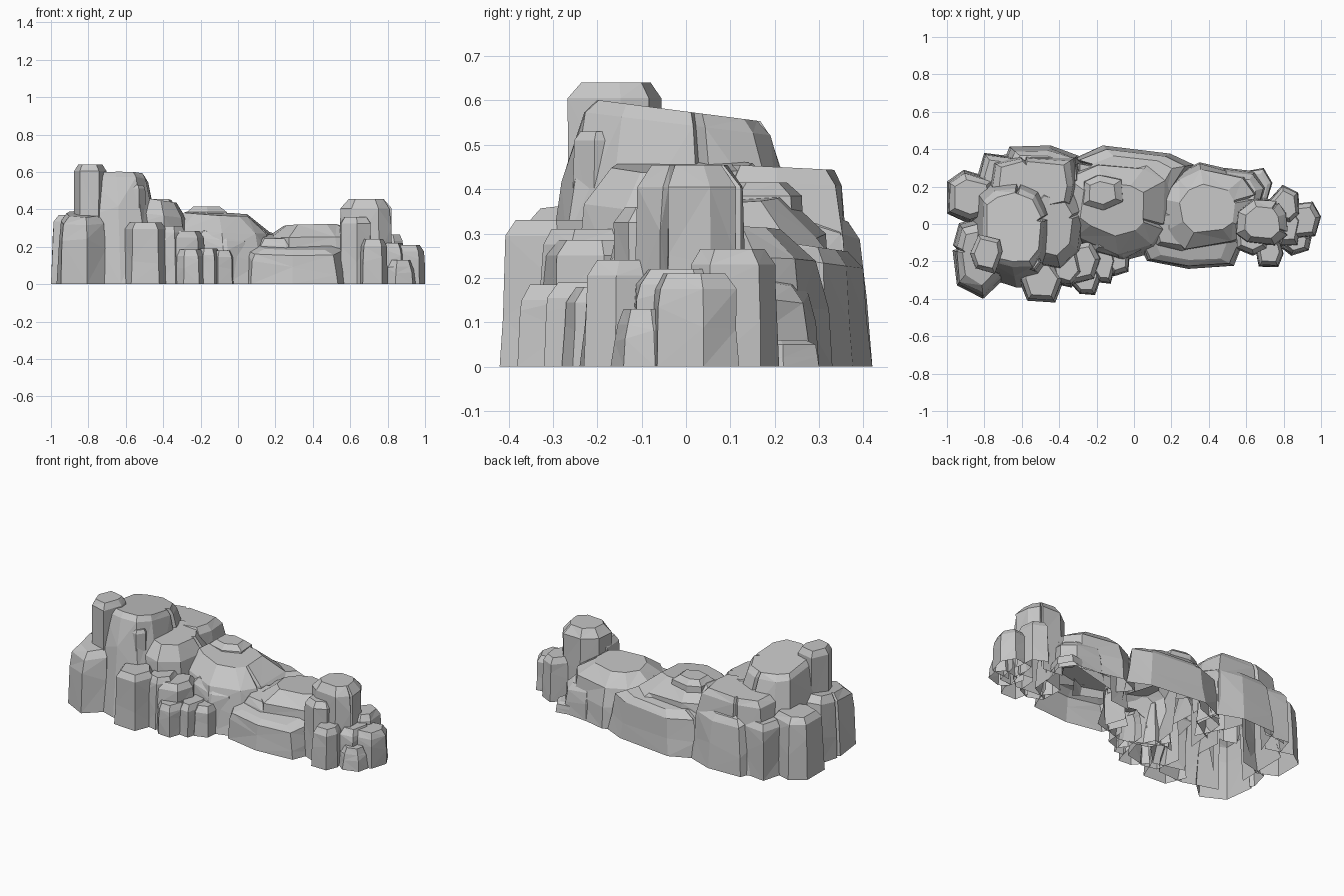
import bpy, bmesh, random
from math import sin, cos, tau, copysign
from mathutils import Vector
from mathutils.bvhtree import BVHTree

random.seed(7)

cube = bpy.data.objects.get("Cube")
if cube:
    bpy.data.objects.remove(cube)

stone = bpy.data.materials.new("grey stone")
stone.use_nodes = True
grey = (0.56, 0.56, 0.56, 1)
stone.diffuse_color = grey
stone.node_tree.nodes["Principled BSDF"].inputs["Base Color"].default_value = grey

rocks = []


def footprint(sides, cracks):
    """Irregular outline that touches all edges of the unit square, with narrow notches."""
    pts = []
    turn = random.random()
    cracked = random.sample(range(sides), cracks)
    for i in range(sides):
        a = tau * (i + turn + random.uniform(-0.2, 0.2)) / sides
        r = random.uniform(0.9, 1.08)
        c, s = cos(a), sin(a)
        p = (r * copysign(abs(c) ** 0.75, c), r * copysign(abs(s) ** 0.75, s))
        if i in cracked:
            for da, k in ((-0.06, 1), (0, 0.86), (0.06, 1)):
                pts.append((k * (p[0] - da * s), k * (p[1] + da * c)))
        else:
            pts.append(p)
    lo = [min(p[k] for p in pts) for k in (0, 1)]
    hi = [max(p[k] for p in pts) for k in (0, 1)]
    return [tuple(2 * (p[k] - lo[k]) / (hi[k] - lo[k]) - 1 for k in (0, 1)) for p in pts]


def rock(name, xs, ys, height, taper=0.88, sides=6, cracks=0,
         slope=(0, 0), lean=(0, 0), lip=0.035, inset=0.76):
    """Tapered block with a chamfered top, open underneath."""
    cx, cy = sum(xs) / 2, sum(ys) / 2
    rx, ry = (xs[1] - xs[0]) / 2, (ys[1] - ys[0]) / 2
    outline = footprint(sides, cracks)
    bm = bmesh.new()
    rings = []
    levels = ((0, 1), (0.5, (1 + taper) / 2),
              (1 - lip / height, taper), (1, taper * inset))
    for t, scale in levels:
        ring = []
        for u, v in outline:
            wob = 1 + (random.uniform(-0.04, 0.04) if t else 0)
            x = cx + lean[0] * t + u * rx * scale * wob
            y = cy + lean[1] * t + v * ry * scale * wob
            z = height * t + t * (slope[0] * (x - cx) + slope[1] * (y - cy))
            if t == 0.5:
                z += random.uniform(-0.2, 0.2) * height
            ring.append(bm.verts.new((x, y, max(z, 0))))
        rings.append(ring)
    n = len(outline)
    for low, high in zip(rings, rings[1:]):
        for i in range(n):
            j = (i + 1) % n
            bm.faces.new((low[i], low[j], high[j], high[i]))
    bm.faces.new(rings[-1])
    bmesh.ops.triangulate(bm, faces=bm.faces[:])
    rocks.append((name, bm, BVHTree.FromBMesh(bm)))


def finish():
    """Hollow the cluster: drop faces buried in a neighbour, then make the objects."""
    up = Vector((0, 0, 1))
    for name, bm, own in rocks:
        shells = [tree for _, _, tree in rocks if tree is not own]
        buried = [f for f in bm.faces
                  if any(all(tree.ray_cast(v.co, up)[0] for v in f.verts) for tree in shells)]
        bmesh.ops.delete(bm, geom=buried, context="FACES")
        mesh = bpy.data.meshes.new(name)
        bm.to_mesh(mesh)
        bm.free()
        mesh.materials.append(stone)
        bpy.context.collection.objects.link(bpy.data.objects.new(name, mesh))


# Tall mesa and the pillars around it
rock("mesa", (-0.88, -0.35), (-0.34, 0.34), 0.575, 0.62, 10, 3, (0, -0.13), (-0.03, -0.02), 0.03, 0.88)
rock("mesa_summit_pillar", (-0.88, -0.70), (-0.27, -0.05), 0.64, 0.94)
rock("mesa_front_spire", (-0.61, -0.49), (-0.26, -0.12), 0.53, 0.9, 5, lip=0.02)
rock("mesa_shoulder", (-0.62, -0.23), (-0.28, 0.26), 0.45, 0.84, 8, 1, (-0.15, 0), (-0.02, 0), 0.08, 0.7)
rock("mesa_back_shoulder", (-0.80, -0.28), (0.02, 0.39), 0.45, 0.82, 8, 1, (0, -0.05), inset=0.85)
rock("back_left_pillar", (-1, -0.74), (0.0, 0.29), 0.37, 0.86)
rock("front_left_boulder", (-0.97, -0.68), (-0.40, 0.05), 0.375, 0.86, 7, 1, (0, 0.12), lip=0.04)
rock("back_foot", (-0.84, -0.60), (0.16, 0.38), 0.33, 0.88)

# Stepped columns along the front of the mesa
rock("front_column_large", (-0.62, -0.37), (-0.42, -0.18), 0.33, 0.9, 6, 1)
rock("front_column_inner", (-0.46, -0.27), (-0.34, -0.1), 0.31)
rock("front_column_middle", (-0.39, -0.17), (-0.33, -0.08), 0.285)
rock("front_column_low", (-0.36, -0.17), (-0.38, -0.2), 0.185, 0.92)
rock("front_column_small", (-0.23, -0.09), (-0.32, -0.12), 0.19, 0.92)
rock("front_column_end", (-0.15, -0.02), (-0.28, -0.06), 0.18, 0.92)

# Middle plateau with its crown and the back wall
rock("plateau", (-0.42, 0.23), (-0.2, 0.35), 0.375, 0.86, 9, 1, (-0.05, 0.06), (-0.02, 0), 0.09, 0.6)
rock("plateau_front_ledge", (-0.30, 0.12), (-0.2, 0.1), 0.29, 0.82, 8, slope=(-0.1, 0.2))
rock("plateau_crown", (-0.30, -0.04), (0.05, 0.28), 0.415, 0.82, lip=0.03, inset=0.65)
rock("back_wall_left", (-0.74, -0.26), (0.12, 0.42), 0.36, 0.84, 7, slope=(0, -0.35))
rock("back_wall_right", (-0.34, 0.32), (0.1, 0.42), 0.275, 0.88, 7, 1, (0, -0.15))

# Low saddle towards the right
rock("saddle_mound", (0.1, 0.68), (-0.16, 0.33), 0.315, 0.87, 9, 1, (0.02, -0.04), lip=0.07, inset=0.6)
rock("saddle_front_slab", (0.0, 0.61), (-0.24, 0.04), 0.205, 0.9, 7, slope=(0, 0.25), lip=0.025)
rock("saddle_ledge", (0.06, 0.38), (-0.16, 0.1), 0.255, 0.84, 7, slope=(0, 0.15))
rock("saddle_back_ramp", (0.40, 0.71), (0.0, 0.30), 0.22, 0.85, 7, slope=(-0.2, -0.3))
rock("back_low_slab", (0.56, 0.74), (0.1, 0.30), 0.06, 0.95, lip=0.01)

# Tower cluster at the end
rock("end_tower", (0.54, 0.83), (-0.12, 0.14), 0.455, 0.92, 8, 2, lip=0.05, inset=0.7)
rock("end_tower_buttress", (0.54, 0.72), (-0.17, 0.04), 0.36, 0.92)
rock("end_front_column", (0.65, 0.80), (-0.23, -0.03), 0.24, 0.92)
rock("end_back_column", (0.72, 0.89), (0.0, 0.21), 0.265, 0.9)
rock("end_inner_column", (0.74, 0.90), (-0.12, 0.1), 0.22, 0.9)
rock("end_outer_column", (0.81, 1), (-0.08, 0.12), 0.21, 0.93)
rock("end_small_stone", (0.79, 0.95), (-0.17, -0.02), 0.13, 0.8)

finish()
